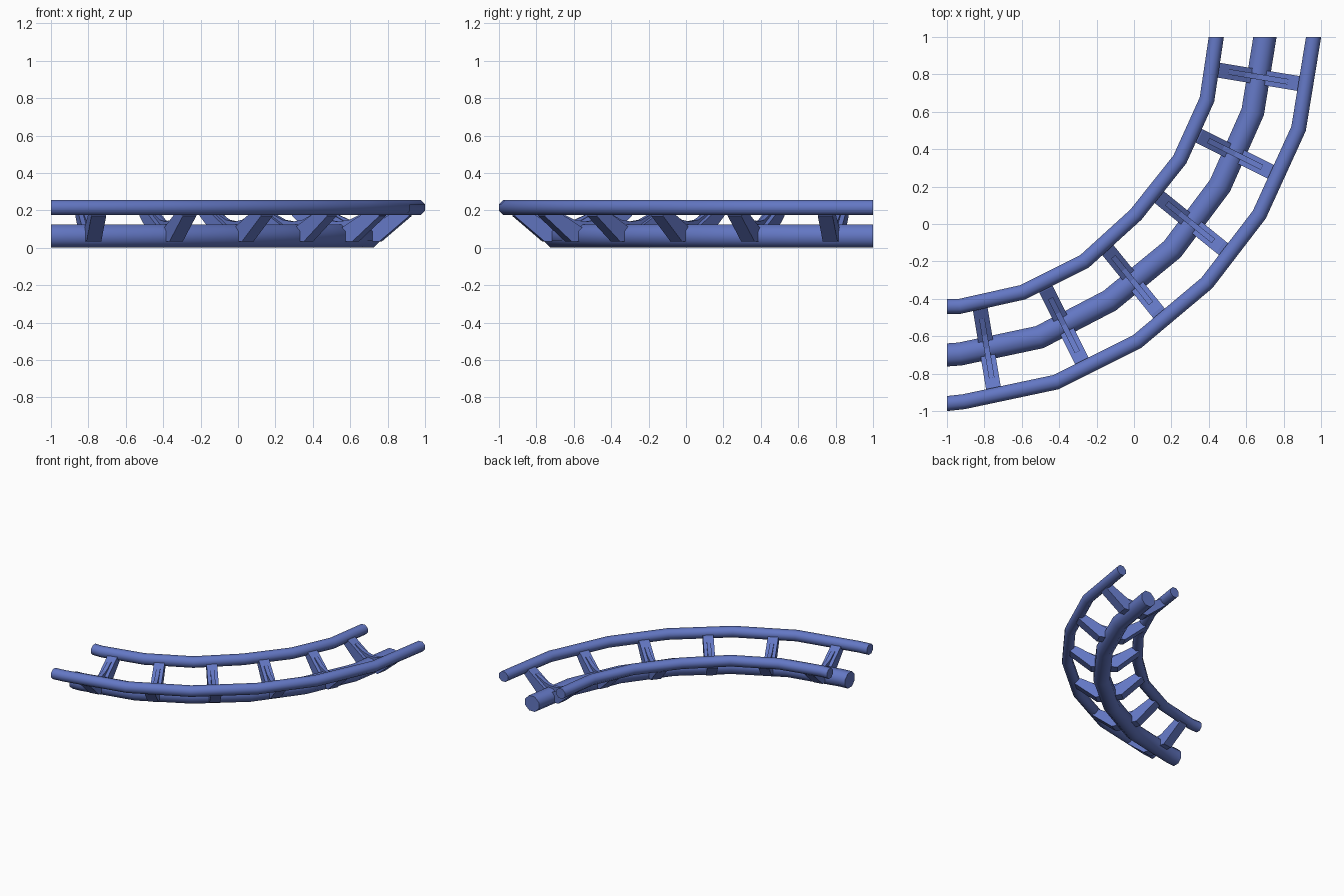
import bpy, bmesh, math
from mathutils import Vector

if "Cube" in bpy.data.objects:
    bpy.data.objects.remove(bpy.data.objects["Cube"])

blue = bpy.data.materials.new("track blue")
blue.diffuse_color = (0.125, 0.185, 0.55, 1)
blue.use_nodes = True
blue.node_tree.nodes["Principled BSDF"].inputs["Base Color"].default_value = blue.diffuse_color


def finish(name, bm, smooth=None):
    bmesh.ops.recalc_face_normals(bm, faces=bm.faces[:])
    me = bpy.data.meshes.new(name)
    bm.to_mesh(me)
    bm.free()
    me.materials.append(blue)
    ob = bpy.data.objects.new(name, me)
    bpy.context.collection.objects.link(ob)
    if smooth:
        bpy.ops.object.select_all(action='DESELECT')
        ob.select_set(True)
        bpy.context.view_layer.objects.active = ob
        bpy.ops.object.shade_smooth_by_angle(angle=math.radians(smooth))
    return ob


def tube(name, path, z, half, sides=8):
    """Mitred octagonal tube; its ends are cut square to the y and x axes."""
    pts = [Vector(p) for p in path]
    dirs = [(b - a).normalized() for a, b in zip(pts, pts[1:])]
    r = half / math.cos(math.pi / sides)
    bm = bmesh.new()
    rings = []
    for i, p in enumerate(pts):
        if i == 0:
            n, t = Vector((0, -1)), dirs[0]
        elif i == len(pts) - 1:
            n, t = Vector((-1, 0)), dirs[-1]
        else:
            n, t = (dirs[i - 1] + dirs[i]).normalized(), dirs[i]
        side = Vector((-n.y, n.x)) / n.dot(t)
        ring = []
        for k in range(sides):
            a = 2 * math.pi * (k + 0.5) / sides
            q = p + side * r * math.cos(a)
            ring.append(bm.verts.new((q.x, q.y, z + r * math.sin(a))))
        rings.append(ring)
    for a, b in zip(rings, rings[1:]):
        for k in range(sides):
            j = (k + 1) % sides
            bm.faces.new((a[k], a[j], b[j], b[k]))
    bm.faces.new(rings[0])
    bm.faces.new(rings[-1])
    return finish(name, bm, 50)


def prism(bm, profile, centre, u, half):
    """Extrude a (distance, height) profile sideways about a vertical plane."""
    v = Vector((-u.y, u.x))
    loops = []
    for s in (-half, half):
        loops.append([bm.verts.new((*(centre + u * d + v * s), z)) for d, z in profile])
    bm.faces.new(loops[0])
    bm.faces.new(loops[1])
    for k in range(len(profile)):
        j = (k + 1) % len(profile)
        bm.faces.new((loops[0][k], loops[0][j], loops[1][j], loops[1][k]))


# Two running rails and the thicker spine below them
tube("inner_rail", [(.44, 1), (.39, .665), (.245, .345), (.01, .05), (-.265, -.2),
                    (-.595, -.365), (-.93, -.44), (-1, -.44)], .215, .04)
tube("outer_rail", [(.96, 1), (.88, .51), (.67, .05), (.39, -.315), (.015, -.63),
                    (-.415, -.845), (-.91, -.95), (-1, -.96)], .215, .04)
tube("spine", [(.70, 1), (.635, .6), (.46, .205), (.205, -.135), (-.13, -.41),
               (-.505, -.605), (-.93, -.695), (-1, -.70)], .0625, .0615)

# Six V-shaped ties: two sloping arms and a thin gusset rib each
arm = [(.03, .035), (.10, .035), (.26, .17), (.26, .215), (.21, .21), (.03, .105)]
rib = [(-.16, .19), (-.07, .15), (0, .14), (.07, .15), (.16, .19), (.16, .15), (.05, .08),
       (-.05, .08), (-.16, .15)]
half_ties = [((.665, .787), -9.5), ((.54, .375), -26.5), ((.30, .01), -39)]
ties = half_ties + [((-y, -x), -90 - a) for (x, y), a in reversed(half_ties)]
for i, (c, ang) in enumerate(ties):
    a = math.radians(ang)
    u = Vector((math.cos(a), math.sin(a)))
    bm = bmesh.new()
    prism(bm, arm, Vector(c), u, .04)
    prism(bm, arm, Vector(c), -u, .04)
    prism(bm, rib, Vector(c), u, .015)
    finish(f"cross_tie_{i + 1}", bm)
